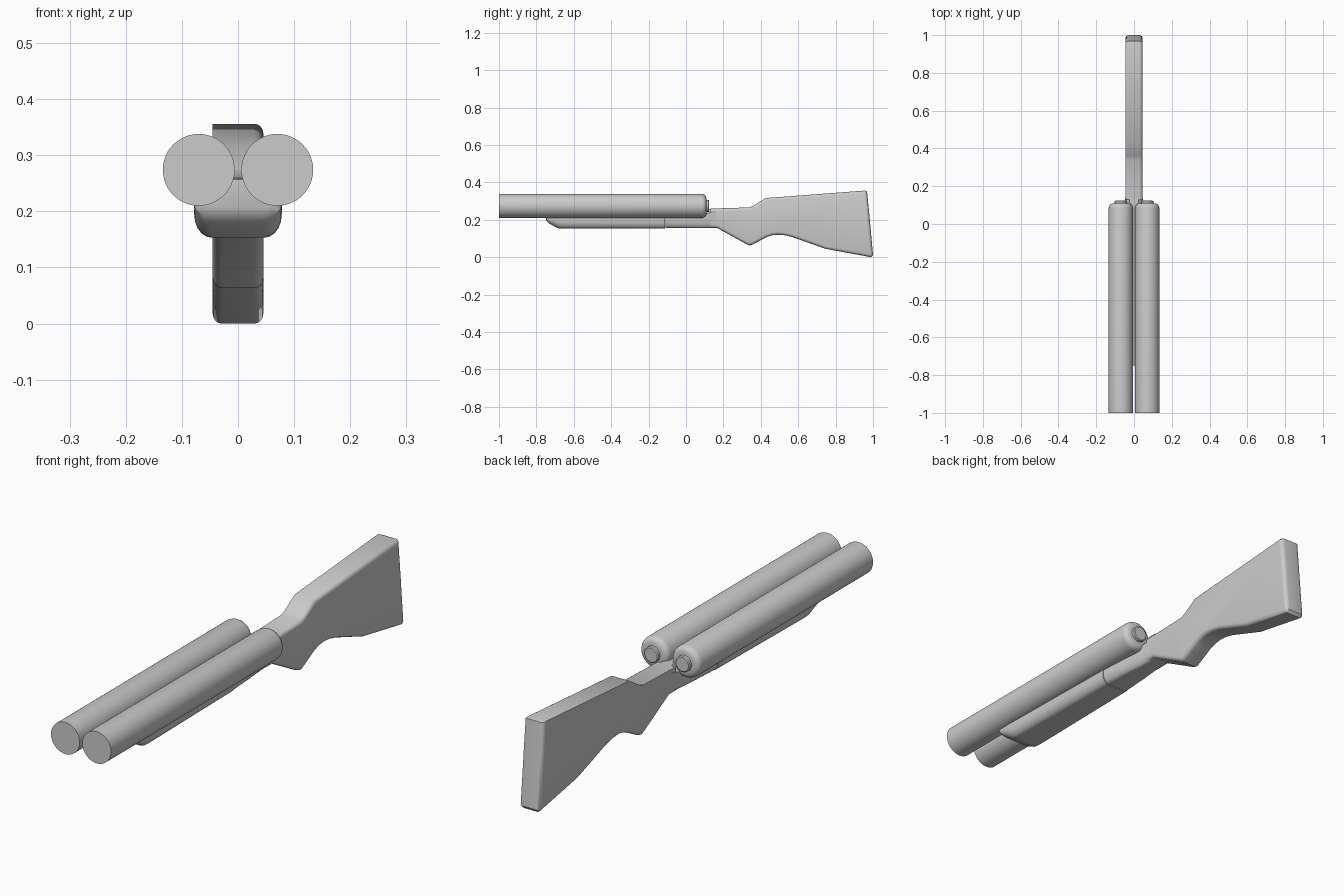
import bpy, bmesh, math

if "Cube" in bpy.data.objects:
    bpy.data.objects.remove(bpy.data.objects["Cube"])


def finish(name, bm):
    bmesh.ops.recalc_face_normals(bm, faces=bm.faces)
    mesh = bpy.data.meshes.new(name)
    bm.to_mesh(mesh)
    bm.free()
    ob = bpy.data.objects.new(name, mesh)
    bpy.context.collection.objects.link(ob)
    bpy.ops.object.select_all(action='DESELECT')
    ob.select_set(True)
    bpy.context.view_layer.objects.active = ob
    bpy.ops.object.shade_smooth_by_angle(angle=math.radians(35))
    return ob


def loft(name, rings):
    bm = bmesh.new()
    loops = [[bm.verts.new(p) for p in ring] for ring in rings]
    n = len(loops[0])
    for a, b in zip(loops, loops[1:]):
        for i in range(n):
            j = (i + 1) % n
            bm.faces.new((a[i], a[j], b[j], b[i]))
    bm.faces.new(loops[0])
    bm.faces.new(loops[-1])
    return finish(name, bm)


def circle(cx, y, cz, r, n=48):
    return [(cx + r * math.cos(2 * math.pi * i / n), y,
             cz + r * math.sin(2 * math.pi * i / n)) for i in range(n)]


def wood_section(y, w, zb, top_x=0.01, top_z=0.257, side_z=0.217):
    # half section: flat bottom, rounded lower corner, side, roof between barrels
    s = side_z - zb
    half = [(0.60 * w, zb)]
    for k in range(1, 6):
        a = math.pi / 2 * k / 5
        half.append((w * (0.60 + 0.40 * math.sin(a)), zb + 0.65 * s * (1 - math.cos(a))))
    half += [(w, side_z), (top_x, top_z)]
    return [(x, y, z) for x, z in half] + [(-x, y, z) for x, z in reversed(half)]


# Twin barrels with rounded breech and small end caps
for side, cx in (("left", -0.07), ("right", 0.07)):
    rings = [circle(cx, -1, 0.274, 0.064), circle(cx, 0.085, 0.274, 0.064)]
    for k in range(1, 5):
        a = math.pi / 2 * k / 4
        rings.append(circle(cx, 0.085 + 0.024 * math.sin(a), 0.274,
                            0.042 + 0.022 * math.cos(a)))
    rings += [circle(cx, 0.11, 0.274, 0.032), circle(cx, 0.121, 0.274, 0.032),
              circle(cx, 0.124, 0.274, 0.028)]
    loft(side + "_barrel", rings)

# Fore-end under the barrels
loft("fore_end", [wood_section(-0.75, 0.073, 0.208),
                  wood_section(-0.745, 0.077, 0.193),
                  wood_section(-0.73, 0.078, 0.179),
                  wood_section(-0.685, 0.078, 0.155),
                  wood_section(-0.66, 0.078, 0.153),
                  wood_section(-0.112, 0.068, 0.153)])

# Receiver tapering into the stock
loft("receiver", [wood_section(-0.11, 0.067, 0.155),
                  wood_section(0.0, 0.059, 0.155),
                  wood_section(0.09, 0.049, 0.155, 0.02, 0.257, 0.23),
                  wood_section(0.18, 0.044, 0.156, 0.03, 0.26, 0.248)])

# Shoulder stock: side profile extruded across x
profile = [(0.13, 0.26), (0.34, 0.266), (0.362, 0.276), (0.425, 0.316), (0.955, 0.356),
           (0.968, 0.352), (0.98, 0.23), (1.0, 0.012), (0.99, 0.0), (0.745, 0.045),
           (0.57, 0.107), (0.53, 0.117), (0.49, 0.12), (0.46, 0.117), (0.43, 0.107),
           (0.355, 0.067), (0.34, 0.063), (0.322, 0.07), (0.165, 0.157), (0.13, 0.157)]
bm = bmesh.new()
W = 0.045
a = [bm.verts.new((-W, y, z)) for y, z in profile]
b = [bm.verts.new((W, y, z)) for y, z in profile]
n = len(profile)
for i in range(n):
    j = (i + 1) % n
    bm.faces.new((a[i], a[j], b[j], b[i]))
bm.faces.new(a)
bm.faces.new(b)
# Round every long edge except the sharp left comb
edges = []
for i in range(n - 1):
    edges.append(bm.edges.get((b[i], b[i + 1])))
    if i > 4:
        edges.append(bm.edges.get((a[i], a[i + 1])))
bmesh.ops.recalc_face_normals(bm, faces=bm.faces)
bmesh.ops.bevel(bm, geom=edges, offset=0.016, segments=4, profile=0.5,
                affect='EDGES', clamp_overlap=False)
finish("stock", bm)
